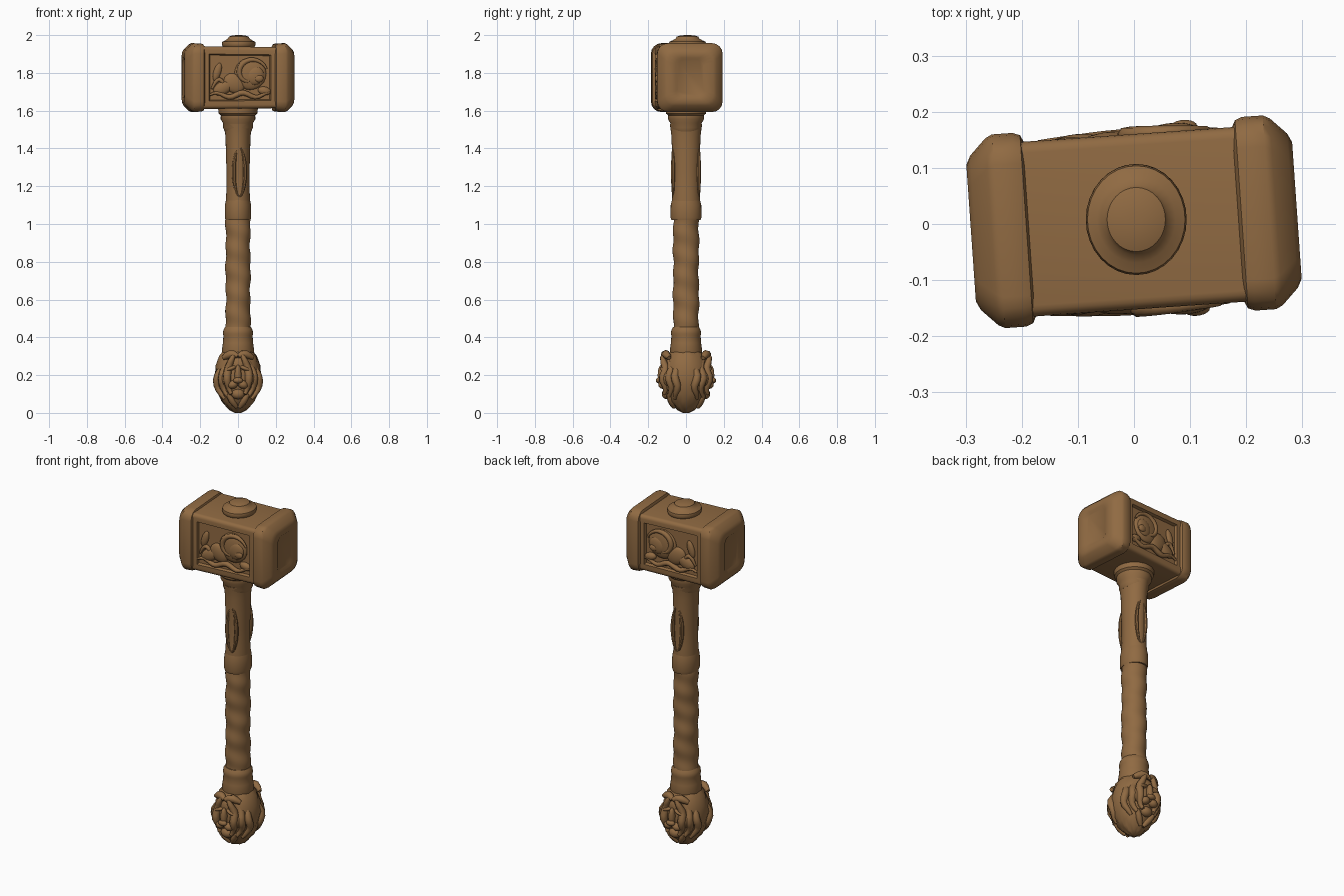
import bpy, bmesh, math
from mathutils import Matrix, Vector, Euler

cube = bpy.data.objects.get("Cube")
if cube:
    bpy.data.objects.remove(cube, do_unlink=True)

brown = bpy.data.materials.new("warm brown")
brown.use_nodes = True
colour = (0.28, 0.145, 0.055, 1)
brown.diffuse_color = colour
brown.node_tree.nodes["Principled BSDF"].inputs["Base Color"].default_value = colour

MID = 1.775
HEAD = Matrix.Translation((0, 0.004, MID)) @ Matrix.Rotation(math.radians(4), 4, 'Z')
WORLD = Matrix.Identity(4)


def finish(name, bm, matrix=WORLD, angle=40):
    bmesh.ops.recalc_face_normals(bm, faces=bm.faces)
    mesh = bpy.data.meshes.new(name)
    bm.to_mesh(mesh)
    bm.free()
    mesh.materials.append(brown)
    obj = bpy.data.objects.new(name, mesh)
    bpy.context.collection.objects.link(obj)
    obj.matrix_world = matrix
    bpy.ops.object.select_all(action='DESELECT')
    obj.select_set(True)
    bpy.context.view_layer.objects.active = obj
    bpy.ops.object.shade_smooth_by_angle(angle=math.radians(angle))
    return obj


def skin(bm, rings):
    """Join rings of points into a closed tube with end caps."""
    loops = [[bm.verts.new(p) for p in ring] for ring in rings]
    n = len(loops[0])
    for a, b in zip(loops, loops[1:]):
        for i in range(n):
            j = (i + 1) % n
            bm.faces.new((a[i], a[j], b[j], b[i]))
    bm.faces.new(loops[0])
    bm.faces.new(loops[-1])


def lathe(name, profile, sy=1, n=32, ripple=None, centre=(0, 0)):
    bm = bmesh.new()
    rings = []
    for r, z in profile:
        ring = []
        for i in range(n):
            a = math.tau * i / n
            q = r + (ripple(a, z) if ripple else 0)
            ring.append((centre[0] + q * math.cos(a), centre[1] + q * sy * math.sin(a), z))
        rings.append(ring)
    skin(bm, rings)
    return finish(name, bm)


def rounded(x, hy, hz, r, n=5):
    ring = []
    for k, (cy, cz) in enumerate([(1, 1), (-1, 1), (-1, -1), (1, -1)]):
        for i in range(n):
            a = math.pi / 2 * (k + i / (n - 1))
            ring.append((x, cy * (hy - r) + r * math.cos(a), cz * (hz - r) + r * math.sin(a)))
    return ring


def blobs(name, items, matrix=WORLD):
    """Several ellipsoids (centre, radii, turn about y) as one carved mesh."""
    bm = bmesh.new()
    for loc, size, turn in items:
        m = Matrix.LocRotScale(Vector(loc), Euler((0, turn, 0)), Vector(size))
        bmesh.ops.create_icosphere(bm, subdivisions=3, radius=1, matrix=m)
    return finish(name, bm, matrix, 60)


def strand(bm, pts, radius, n=8):
    """Tapered strand through the points."""
    pts = [Vector(p) for p in pts]
    rings = []
    for i, p in enumerate(pts):
        d = (pts[min(i + 1, len(pts) - 1)] - pts[max(i - 1, 0)]).normalized()
        u = d.cross(Vector((0.3, 1, 0.1))).normalized()
        v = d.cross(u)
        r = radius * (0.35 + 0.65 * math.sin(math.pi * (i + 0.4) / (len(pts) - 0.2)))
        rings.append([p + r * (u * math.cos(math.tau * k / n) + v * math.sin(math.tau * k / n))
                      for k in range(n)])
    skin(bm, rings)


# Handle: spirally worn grip, collars and flared neck
def worn(a, z):
    return 0.0025 * math.sin(a + z * 55) + 0.0015 * math.sin(2 * a - z * 23)


lathe("grip", [(0.065, 0.42 + 0.01 * i) for i in range(64)], 1.04, ripple=worn)
lathe("lower_collar", [(0.078, 0.3), (0.086, 0.33), (0.08, 0.37), (0.077, 0.41),
                       (0.08, 0.42), (0.077, 0.44), (0.068, 0.455)])
lathe("grip_collar", [(0.066, 1.02), (0.07, 1.035), (0.069, 1.1), (0.063, 1.13)], 1.17)
lathe("upper_shaft", [(0.064, 1.04), (0.066, 1.1), (0.061, 1.18), (0.061, 1.28),
                      (0.064, 1.38), (0.066, 1.46), (0.07, 1.5), (0.074, 1.53)], 1.16)
lathe("neck", [(0.07, 1.49), (0.079, 1.51), (0.08, 1.535), (0.092, 1.555),
               (0.091, 1.575), (0.102, 1.585), (0.105, 1.61), (0.1, 1.64)], 1.04)

# Long raised frames on the front and back of the shaft
for sy, side in ((-1, "front"), (1, "back")):
    bm = bmesh.new()
    for sx in (-1, 1):
        strand(bm, [(0.008 + sx * 0.03 * math.sin(math.pi * t / 12) ** 0.5, sy * 0.069, 1.14 + 0.27 * t / 12)
                    for t in range(13)], 0.011)
    finish(side + "_shaft_frame", bm)

# Hammer head: block with recessed panels
bm = bmesh.new()
skin(bm, [rounded(x, 0.156, hz, 0.02) for x, hz in
          ((-0.22, 0.17), (-0.185, 0.166), (0.185, 0.162), (0.22, 0.166))])
bmesh.ops.recalc_face_normals(bm, faces=bm.faces)
for sy in (-1, 1):
    panel = [f for f in bm.faces if f.normal.y * sy > 0.98 and abs(f.calc_center_median().x) < 0.1
             and f.calc_area() > 0.05]
    bmesh.ops.inset_region(bm, faces=panel, thickness=0.03)
    bmesh.ops.inset_region(bm, faces=panel, thickness=0.008, depth=-0.016)
finish("head_block", bm, HEAD, 30)

# Striking caps with sunken end plates
for s, side in ((1, "left"), (-1, "right")):
    bm = bmesh.new()
    skin(bm, [rounded(s * x, hy, hz, r) for x, hy, hz, r in (
        (0.183, 0.15, 0.155, 0.04), (0.192, 0.168, 0.176, 0.05), (0.205, 0.173, 0.18, 0.055),
        (0.242, 0.173, 0.182, 0.055), (0.254, 0.167, 0.176, 0.055), (0.283, 0.138, 0.148, 0.05),
        (0.291, 0.122, 0.134, 0.05), (0.291, 0.08, 0.105, 0.035), (0.283, 0.068, 0.093, 0.03))])
    finish(side + "_striking_cap", bm, HEAD, 35)

# Top button
lathe("top_button", [(0.075, 1.925), (0.085, 1.94), (0.09, 1.952), (0.087, 1.965), (0.07, 1.973),
                     (0.057, 1.982), (0.052, 1.992), (0.035, 1.998), (0.01, 2.0)],
      1.1, centre=(0.004, 0.008))

# Carved beast on both panels
for sy, side in ((-1, "front"), (1, "back")):
    y = sy * 0.143
    blobs(side + "_relief_beast", [
        ((0.055, y, 0.02), (0.085, 0.022, 0.085), 0),
        ((0.08, y + sy * 0.012, 0.01), (0.045, 0.016, 0.05), 0.4),
        ((0.1, y + sy * 0.02, -0.005), (0.024, 0.012, 0.02), 0),
        ((-0.03, y, -0.03), (0.06, 0.02, 0.05), 0.6),
        ((-0.09, y, -0.055), (0.055, 0.02, 0.035), -0.5),
        ((-0.12, y, 0.03), (0.02, 0.014, 0.05), 0.3),
        ((0.13, y, -0.07), (0.035, 0.018, 0.022), 0.2)], HEAD)
    bm = bmesh.new()
    strand(bm, [(0.055 + (0.09 - 0.003 * t) * math.cos(0.3 + 0.27 * t), y + sy * 0.012,
                 0.02 + (0.088 - 0.003 * t) * math.sin(0.3 + 0.27 * t)) for t in range(18)], 0.015)
    strand(bm, [(-0.16 + 0.02 * t, y + sy * 0.008, -0.092 + 0.012 * math.sin(t * 0.9))
                for t in range(17)], 0.015)
    strand(bm, [(-0.15 + 0.01 * t, y + sy * 0.004, -0.06 + 0.05 * math.sin(t * 0.4))
                for t in range(9)], 0.012)
    finish(side + "_relief_scrolls", bm, HEAD, 60)

# Pommel core
lathe("pommel_core", [(0.012, 0.0), (0.04, 0.012), (0.062, 0.035), (0.085, 0.06), (0.105, 0.1),
                      (0.119, 0.15), (0.124, 0.2), (0.116, 0.25), (0.1, 0.3), (0.08, 0.325)],
      ripple=lambda a, z: 0.004 * math.sin(a * 8 + z * 60))

# Beast faces and manes on the front and back of the pommel
for sy, side in ((-1, "front"), (1, "back")):
    face = [((0, sy * 0.095, 0.25), (0.05, 0.03, 0.05), 0),
            ((0, sy * 0.13, 0.2), (0.018, 0.02, 0.055), 0),
            ((0, sy * 0.142, 0.172), (0.026, 0.018, 0.016), 0),
            ((0, sy * 0.1, 0.1), (0.035, 0.028, 0.028), 0)]
    for s in (-1, 1):
        face += [((s * 0.038, sy * 0.115, 0.235), (0.032, 0.022, 0.012), s * 0.35),
                 ((s * 0.026, sy * 0.123, 0.15), (0.027, 0.024, 0.022), s * 0.4),
                 ((s * 0.06, sy * 0.1, 0.18), (0.027, 0.024, 0.04), s * 0.2)]
    blobs(side + "_beast_face", face)
    bm = bmesh.new()
    for s in (-1, 1):
        for k in range(3):
            w, reach = 0.058 + 0.027 * k, 0.116 - 0.032 * k
            strand(bm, [(s * w * math.sin(0.3 + 0.24 * t), sy * (reach + 0.008 * math.sin(t * 1.4 + k)),
                         0.315 - 0.012 * k - 0.024 * t) for t in range(10)], 0.022)
        strand(bm, [(s * 0.02 * t, sy * (0.122 - 0.008 * t), 0.3 + 0.012 * math.sin(t))
                    for t in range(5)], 0.022)
        strand(bm, [(s * (0.055 - 0.012 * t), sy * (0.095 - 0.008 * t), 0.1 - 0.018 * t)
                    for t in range(5)], 0.018)
    finish(side + "_mane", bm, WORLD, 60)
